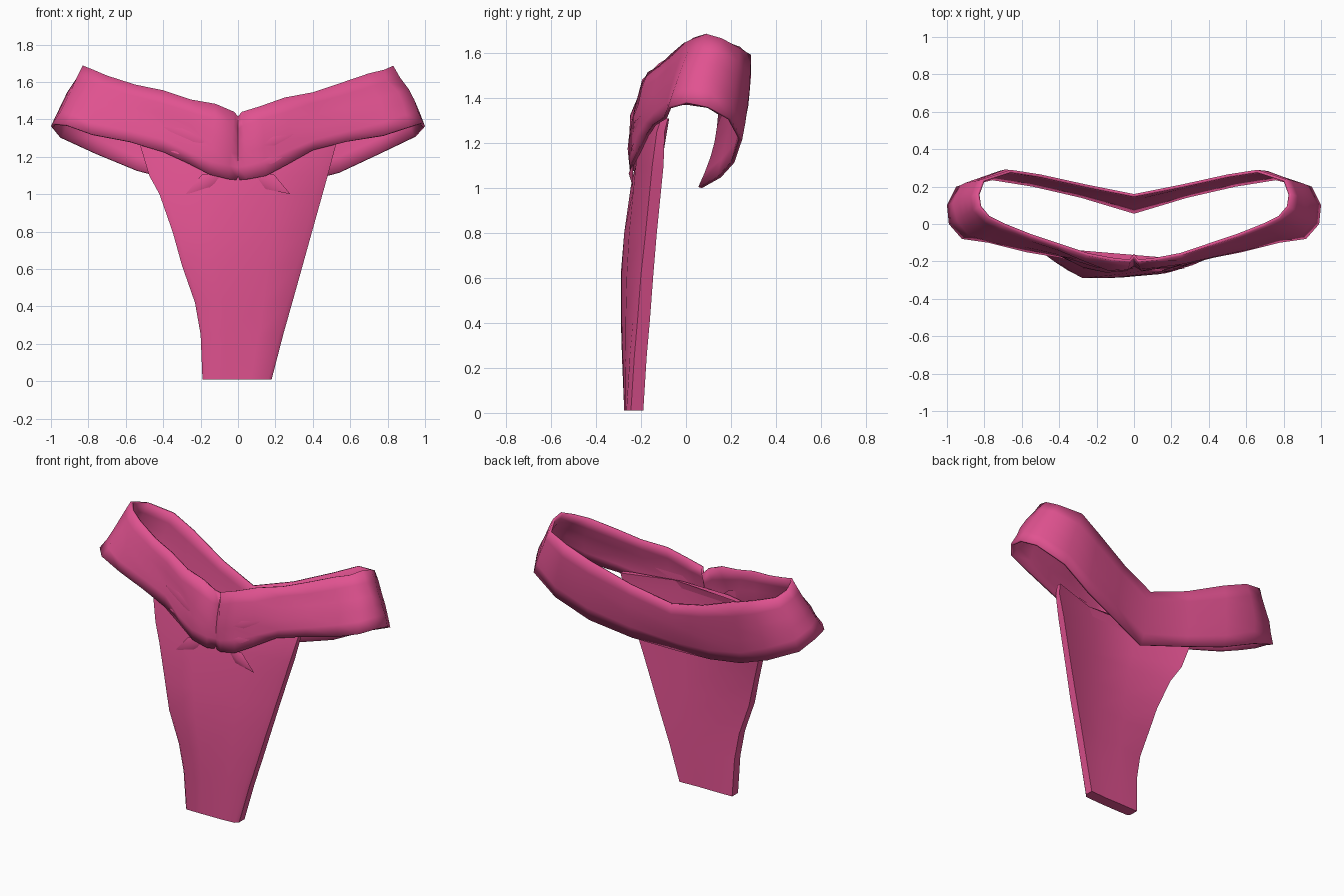
import bpy, bmesh, math, random
from mathutils import Vector

if "Cube" in bpy.data.objects:
    bpy.data.objects.remove(bpy.data.objects["Cube"])

random.seed(4)
pink = bpy.data.materials.new("pink cloth")
pink.diffuse_color = (0.75, 0.085, 0.28, 1)
pink.use_nodes = True
pink.node_tree.nodes["Principled BSDF"].inputs["Base Color"].default_value = pink.diffuse_color


def finish(name, bm, angle=40):
    bmesh.ops.recalc_face_normals(bm, faces=bm.faces)
    me = bpy.data.meshes.new(name)
    bm.to_mesh(me)
    bm.free()
    ob = bpy.data.objects.new(name, me)
    bpy.context.collection.objects.link(ob)
    me.materials.append(pink)
    bpy.ops.object.select_all(action='DESELECT')
    ob.select_set(True)
    bpy.context.view_layer.objects.active = ob
    bpy.ops.object.shade_smooth_by_angle(angle=math.radians(angle))
    return ob


# Waistband: top and bottom rim points, front centre round to back centre
half = [
    ((0, -.175, 1.415), (0, -.225, 1.075)),
    ((.02, -.205, 1.44), (.05, -.25, 1.08)),
    ((.12, -.195, 1.475), (.15, -.25, 1.10)),
    ((.25, -.17, 1.51), (.26, -.22, 1.16)),
    ((.40, -.12, 1.55), (.40, -.18, 1.23)),
    ((.55, -.07, 1.59), (.58, -.15, 1.275)),
    ((.70, -.01, 1.64), (.78, -.10, 1.32)),
    ((.78, .03, 1.665), (.92, -.08, 1.365)),
    ((.83, .09, 1.68), (.99, 0, 1.385)),
    ((.84, .16, 1.665), (1, .10, 1.37)),
    ((.81, .24, 1.63), (.95, .20, 1.31)),
    ((.66, .29, 1.585), (.76, .25, 1.22)),
    ((.50, .265, 1.52), (.54, .215, 1.12)),
    ((.25, .21, 1.42), (.28, .155, 1.05)),
    ((0, .16, 1.34), (0, .07, 1.0)),
]
flip = lambda p: (-p[0], p[1], p[2])
ring = half + [(flip(t), flip(b)) for t, b in half[-2:0:-1]]

bm = bmesh.new()
cols = []
for t, b in ring:
    t, b = Vector(t), Vector(b)
    out = Vector((t.x * .6, t.y - .06, 0)).normalized()
    bulge = .006 if abs(t.x) > .75 else .02
    col = []
    for k in range(6):
        f = k / 5
        p = t.lerp(b, f) + out * bulge * math.sin(math.pi * f)
        if 0 < k < 5 and abs(t.x) > .05:
            crumple = .017 if t.y < .1 else .005
            p += out * random.uniform(-crumple, crumple)
        elif abs(t.x) > .05:
            p.z += random.uniform(-.008, .008)
        col.append(bm.verts.new(p))
    cols.append(col)
for i, a in enumerate(cols):
    c = cols[(i + 1) % len(cols)]
    for k in range(5):
        bm.faces.new((a[k], c[k], c[k + 1], a[k + 1]))
band = finish("waistband", bm, 60)
sol = band.modifiers.new("thickness", 'SOLIDIFY')
sol.thickness = .016
sol.offset = -1

# Hanging front panel: z, left x / front y, centre front y, right x / front y, edge depth
rows = [
    (.01, -.19, -.275, -.275, .18, -.265, .075),
    (.25, -.20, -.285, -.28, .242, -.25, .075),
    (.42, -.23, -.29, -.285, .29, -.235, .075),
    (.62, -.30, -.29, -.285, .346, -.22, .075),
    (.80, -.35, -.265, -.28, .396, -.20, .07),
    (1.0, -.42, -.22, -.26, .452, -.18, .07),
    (1.10, -.475, -.18, -.25, .48, -.17, .07),
    (1.25, -.52, -.14, -.225, .52, -.15, .055),
    (1.31, -.52, -.125, -.21, .525, -.13, .05),
]
bm = bmesh.new()
loops = []
for z, xl, yl, yc, xr, yr, d in rows:
    xc = (xl + xr) / 2
    w = xr - xl
    back = max(yc + .015, -.197)
    pts = [(xl, yl + .015), (xl + .04 * w, yl), (xc - .2 * w, (yl + 2 * yc) / 3),
           (xc + .2 * w, (yr + 2 * yc) / 3), (xr - .05 * w, yr), (xr, yr + .02),
           (xr, yr + d), (xc + .16 * w, back), (xc - .16 * w, back), (xl, yl + d)]
    loops.append([bm.verts.new((x, y, z)) for x, y in pts])
for a, b in zip(loops, loops[1:]):
    for i in range(len(a)):
        j = (i + 1) % len(a)
        bm.faces.new((a[i], a[j], b[j], b[i]))
bm.faces.new(loops[0])
bm.faces.new(loops[-1])
finish("front_panel", bm, 45)


# Gathered folds: tapered ridges fanning out from the front centre
def fold(name, a, b, width, height):
    a, b = Vector(a), Vector(b)
    side = (b - a).cross(Vector((0, 1, 0))).normalized() * width
    mid = a.lerp(b, .45)
    bm = bmesh.new()
    v = [bm.verts.new(p) for p in (a, mid + side, b, mid - side,
                                   mid + Vector((0, -height, 0)))]
    for i in range(4):
        bm.faces.new((v[i], v[(i + 1) % 4], v[4]))
    bm.faces.new(v[:4])
    finish(name, bm, 60)


for s, label in ((-1, "left"), (1, "right")):
    fold(label + "_upper_fold", (s * .02, -.235, 1.22), (s * .40, -.17, 1.36), .06, .03)
    fold(label + "_middle_fold", (s * .02, -.24, 1.14), (s * .36, -.19, 1.23), .05, .025)
    # Pleat on the panel just below the band
    fold(label + "_panel_pleat", (s * .08, -.235, 1.12), (s * .28, -.235, 1.0), .045, .02)
